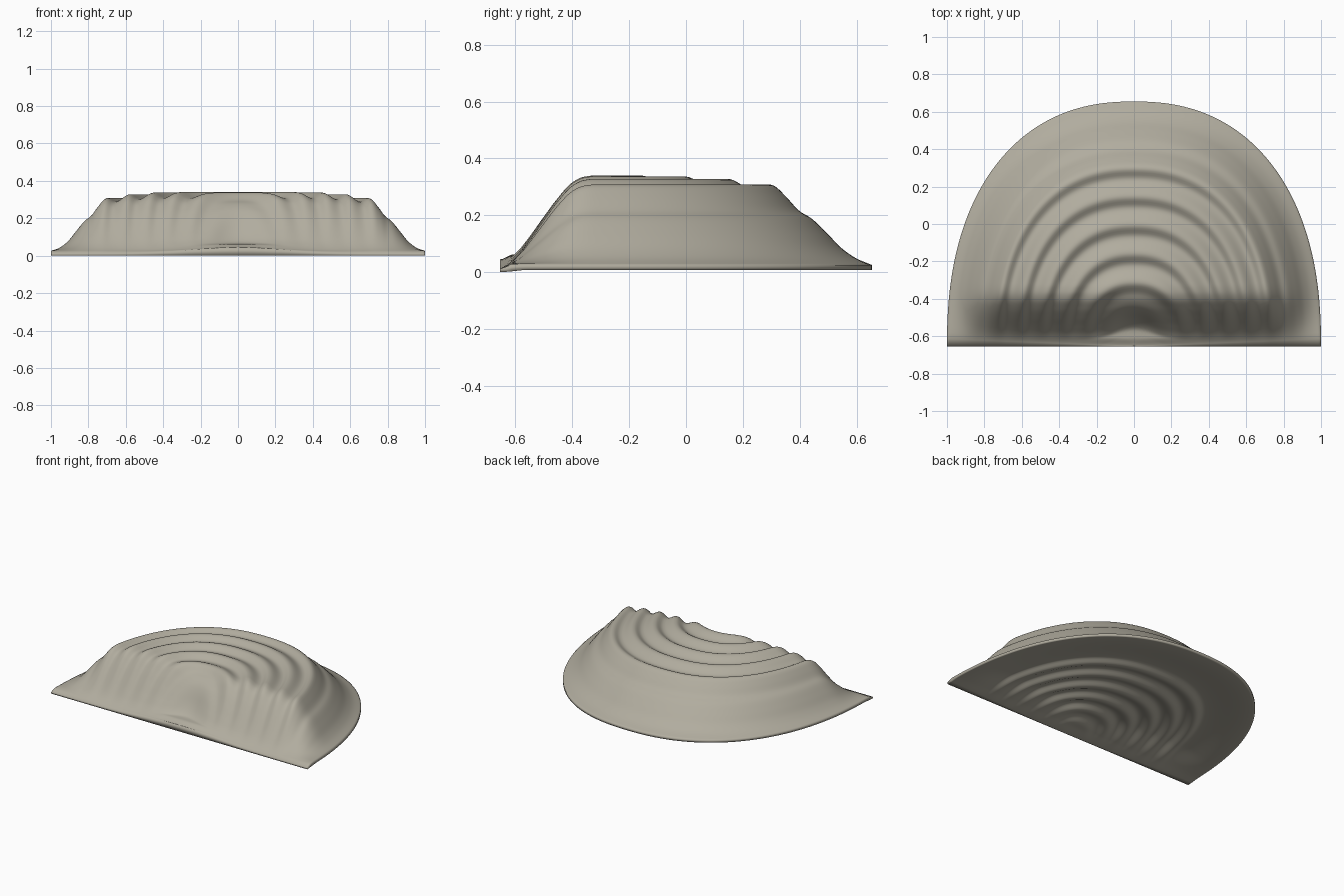
import bpy, bmesh, math

if "Cube" in bpy.data.objects:
    bpy.data.objects.remove(bpy.data.objects["Cube"])

RX, RY, Y0, EXP = 1.0, 1.31, -0.655, 2.3      # half-oval outline
RINGS, SPOKES = 110, 170
CREST, GAP, DEPTH = 0.73, 0.117, 0.03         # ripple ridges

# height from centre (0) to rim (1), and rise behind the straight front edge
PROFILE = [(0, .325), (.265, .338), (.385, .34), (.5, .337), (.615, .328), (.71, .313),
           (.735, .305), (.767, .268), (.805, .215), (.836, .19), (.88, .135),
           (.92, .082), (.958, .048), (1, .025)]
FRONT = [(0, 0), (.035, .015), (.06, .08), (.105, .27), (.155, .51), (.205, .74),
         (.255, .92), (.295, .985), (.33, 1), (2, 1)]


def curve(pts, t):
    """Smooth curve through points (monotone hermite)."""
    sl = [(b[1] - a[1]) / (b[0] - a[0]) for a, b in zip(pts, pts[1:])]

    def tangent(i):
        if i == 0 or i == len(pts) - 1:
            return sl[min(i, len(sl) - 1)]
        a, b = sl[i - 1], sl[i]
        return 0 if a * b <= 0 else 2 * a * b / (a + b)
    i = 0
    while i < len(sl) - 1 and t > pts[i + 1][0]:
        i += 1
    (x0, y0), (x1, y1) = pts[i], pts[i + 1]
    h = x1 - x0
    s = min(max((t - x0) / h, 0), 1)
    return (y0 * (1 + 2 * s) * (1 - s) ** 2 + h * tangent(i) * s * (1 - s) ** 2
            + y1 * s * s * (3 - 2 * s) + h * tangent(i + 1) * s * s * (s - 1))


def smooth(t):
    t = min(max(t, 0), 1)
    return t * t * (3 - 2 * t)


def ripple(u):
    """Ridges with a steep inner and a gentle outer side."""
    if u >= CREST:
        return 0
    p = ((CREST - u) / GAP) % 1
    p = p / 0.42 * 0.5 if p < 0.42 else 0.5 + (p - 0.42) / 0.58 * 0.5
    return DEPTH * (1 - math.cos(2 * math.pi * p)) / 2


def surface(u, a, under):
    c, s = math.cos(a), max(math.sin(a), 0)
    if s < 1e-9:
        s = 0
    x = RX * u * math.copysign(abs(c) ** (2 / EXP), c)
    d = RY * u * s ** (2 / EXP)
    if under:
        # shallow rippled underside
        z = .008 * smooth(d / .1) + smooth(d / .3) * (.045 * smooth((1 - u) / .3) - .8 * ripple(u))
        return x, Y0 + d, max(0, z)
    top = curve(PROFILE, u) - ripple(u)
    # rolled front lip, and a low flat hub in the middle of the front
    lip = min(top, .012 + .018 * smooth(d / .05) + .033 * math.exp(-(x / .35) ** 2))
    hub = .065 * math.exp(-(x / .13) ** 2 - (d / .2) ** 2)
    return x, Y0 + d, lip + (top - lip) * curve(FRONT, max(0, d - hub))


# rippled half-oval dome
bm = bmesh.new()


def skin(under):
    def vert(u, a):
        return bm.verts.new(surface(u, a, under))
    hub = vert(0, math.pi / 2)
    rows = [[vert(i / RINGS, math.pi * j / SPOKES) for j in range(SPOKES + 1)]
            for i in range(1, RINGS + 1)]
    for j in range(SPOKES):
        bm.faces.new((hub, rows[0][j], rows[0][j + 1]))
        for a, b in zip(rows, rows[1:]):
            bm.faces.new((a[j], b[j], b[j + 1], a[j + 1]))
    # boundary loop: straight front edge, then the arc
    return [r[-1] for r in reversed(rows)] + [hub] + [r[0] for r in rows] + rows[-1][1:-1]


top, low = skin(False), skin(True)
for i in range(len(top)):
    k = (i + 1) % len(top)
    bm.faces.new((top[i], low[i], low[k], top[k]))
bmesh.ops.recalc_face_normals(bm, faces=bm.faces)
mesh = bpy.data.meshes.new("rippled_dome")
bm.to_mesh(mesh)
bm.free()

obj = bpy.data.objects.new("rippled_dome", mesh)
bpy.context.collection.objects.link(obj)
mat = bpy.data.materials.new("warm_stone_grey")
mat.diffuse_color = (0.44, 0.415, 0.345, 1)
mat.use_nodes = True
mat.node_tree.nodes["Principled BSDF"].inputs["Base Color"].default_value = mat.diffuse_color
mesh.materials.append(mat)
bpy.context.view_layer.objects.active = obj
obj.select_set(True)
bpy.ops.object.shade_smooth_by_angle(angle=math.radians(100))
